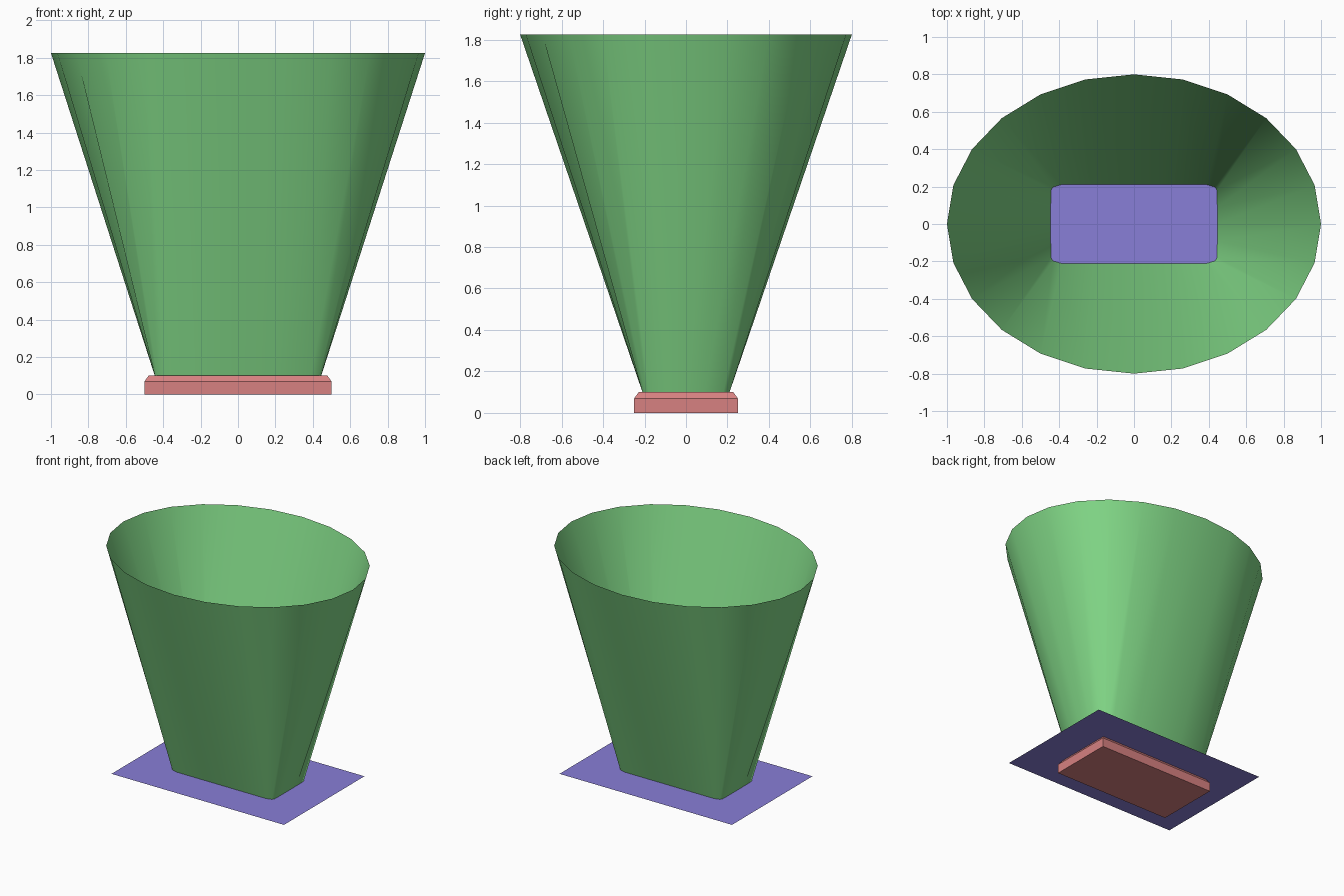
import bpy
import bmesh
from math import cos, sin, pi

if "Cube" in bpy.data.objects:
    bpy.data.objects.remove(bpy.data.objects["Cube"], do_unlink=True)


def make_material(name, rgb):
    mat = bpy.data.materials.new(name)
    mat.use_nodes = True
    mat.diffuse_color = (*rgb, 1)
    mat.node_tree.nodes["Principled BSDF"].inputs["Base Color"].default_value = (*rgb, 1)
    return mat


def make_object(name, bm, mat):
    mesh = bpy.data.meshes.new(name)
    bm.to_mesh(mesh)
    bm.free()
    mesh.materials.append(mat)
    obj = bpy.data.objects.new(name, mesh)
    bpy.context.collection.objects.link(obj)
    return obj


def rectangle(bm, half_x, half_y, z):
    corners = ((-1, -1), (1, -1), (1, 1), (-1, 1))
    return [bm.verts.new((sx * half_x, sy * half_y, z)) for sx, sy in corners]


def bridge(bm, lower, upper):
    n = len(lower)
    return [bm.faces.new((lower[i], lower[(i + 1) % n], upper[(i + 1) % n], upper[i]))
            for i in range(n)]


green = make_material("green", (0.22, 0.68, 0.24))
red = make_material("soft red", (0.68, 0.22, 0.22))
violet = make_material("violet", (0.25, 0.21, 0.68))

BASE_TOP, RIM = 0.10, 1.825

# Base block with chamfered top edges
bm = bmesh.new()
rings = [rectangle(bm, 0.5, 0.25, 0),
         rectangle(bm, 0.5, 0.25, 0.07),
         rectangle(bm, 0.478, 0.228, BASE_TOP)]
bridge(bm, rings[0], rings[1])
bridge(bm, rings[1], rings[2])
bm.faces.new(rings[0][::-1])
bm.faces.new(rings[2])
make_object("base_block", bm, red)

# Thin flat sheet lying on the base
bm = bmesh.new()
bm.faces.new(rectangle(bm, 0.75, 0.5, BASE_TOP + 0.001))
make_object("floor_sheet", bm, violet)

# Open funnel: rounded rectangle at the bottom lofted to an oval rim
quarter = [(0.445, 0), (0.445, 0.09), (0.444, 0.18), (0.433, 0.197),
           (0.39, 0.21), (0.2, 0.21), (0, 0.21)]
half = quarter + [(-x, y) for x, y in quarter[-2::-1]]
outline = half + [(x, -y) for x, y in half[-2:0:-1]]
sides = len(outline)
bm = bmesh.new()
bottom = [bm.verts.new((x, y, BASE_TOP)) for x, y in outline]
top = [bm.verts.new((cos(2 * pi * i / sides), 0.8 * sin(2 * pi * i / sides), RIM))
       for i in range(sides)]
bridge(bm, bottom, top)
funnel = make_object("funnel", bm, green)
bpy.ops.object.select_all(action="DESELECT")
funnel.select_set(True)
bpy.context.view_layer.objects.active = funnel
bpy.ops.object.shade_smooth_by_angle(angle=pi / 6)
